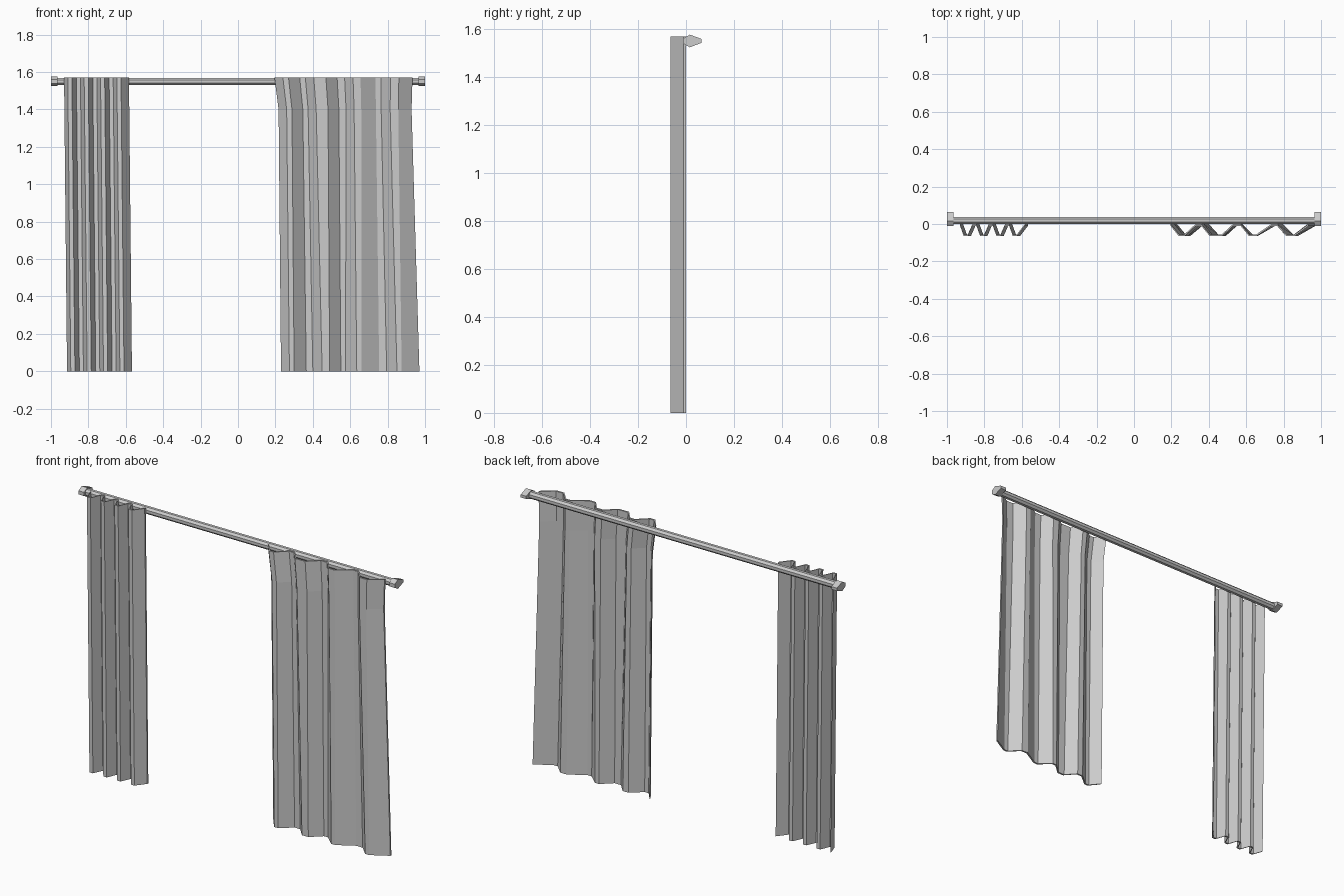
import bpy, bmesh, math
from mathutils import Matrix

cube = bpy.data.objects.get("Cube")
if cube:
    bpy.data.objects.remove(cube, do_unlink=True)

grey = bpy.data.materials.new("plain_grey")
grey.use_nodes = True
colour = (0.6, 0.6, 0.6, 1)
grey.diffuse_color = colour
grey.node_tree.nodes["Principled BSDF"].inputs["Base Color"].default_value = colour

TOP, FRONT, THICK = 1.57, -0.065, 0.01


def finish(name, bm):
    bmesh.ops.recalc_face_normals(bm, faces=bm.faces)
    mesh = bpy.data.meshes.new(name)
    bm.to_mesh(mesh)
    bm.free()
    mesh.materials.append(grey)
    obj = bpy.data.objects.new(name, mesh)
    bpy.context.collection.objects.link(obj)
    return obj


def curtain(name, rows):
    """Pleated cloth: rows of (height, fold positions), four points per pleat."""
    bm = bmesh.new()
    grid = []
    for z, xs in rows:
        grid.append([bm.verts.new((x, FRONT if i % 4 in (1, 2) else -THICK, z))
                     for i, x in enumerate(xs)])
    for upper, lower in zip(grid, grid[1:]):
        for i in range(len(upper) - 1):
            bm.faces.new((upper[i], lower[i], lower[i + 1], upper[i + 1]))
    # Give the cloth its thickness towards the back
    front_faces = bm.faces[:]
    back = bmesh.ops.extrude_face_region(bm, geom=front_faces, use_keep_orig=True)
    verts = [g for g in back["geom"] if isinstance(g, bmesh.types.BMVert)]
    bmesh.ops.translate(bm, verts=verts, vec=(0, THICK, 0))
    return finish(name, bm)


# Narrow gathered curtain: four equal pleats
pleat = 0.0875
narrow = [-0.93 + k * pleat + dx for k in range(4) for dx in (0, 0.02, 0.042, 0.066)]
narrow[-1] = -0.583
curtain("right_curtain", [(TOP, narrow), (0, [x + 0.016 for x in narrow])])

# Wide curtain: uneven pleats with a bend below the rod
wide_top = [0.195, 0.24, 0.27, 0.33, 0.36, 0.405, 0.47, 0.53,
            0.57, 0.615, 0.655, 0.735, 0.765, 0.815, 0.86, 0.933]
wide_hem = [0.23, 0.275, 0.30, 0.365, 0.40, 0.45, 0.49, 0.55,
            0.575, 0.635, 0.66, 0.755, 0.795, 0.85, 0.875, 0.97]
wide_bend = [x + 0.022 - 0.0018 * i for i, x in enumerate(wide_top)]
curtain("left_curtain", [(TOP, wide_top), (1.4, wide_bend), (0, wide_hem)])

# Eight-sided rod
bm = bmesh.new()
bmesh.ops.create_cone(bm, cap_ends=True, segments=8, radius1=0.021, radius2=0.021, depth=1.94,
                      matrix=Matrix.Translation((0, 0.019, 1.55))
                      @ Matrix.Rotation(math.pi / 2, 4, "Y")
                      @ Matrix.Rotation(math.pi / 8, 4, "Z"))
finish("curtain_rod", bm)

# Wall brackets at both ends, tapering towards the wall
profile = [(-0.012, 1.54), (-0.012, 1.561), (0.016, 1.577),
           (0.065, 1.559), (0.065, 1.543), (0.016, 1.524)]
for name, side in (("left_bracket", 1), ("right_bracket", -1)):
    bm = bmesh.new()
    face = bm.faces.new([bm.verts.new((side * 0.965, y, z)) for y, z in profile])
    cap = bmesh.ops.extrude_face_region(bm, geom=[face], use_keep_orig=True)
    outer = [g for g in cap["geom"] if isinstance(g, bmesh.types.BMVert)]
    bmesh.ops.translate(bm, verts=outer, vec=(side * 0.035, 0, 0))
    finish(name, bm)
